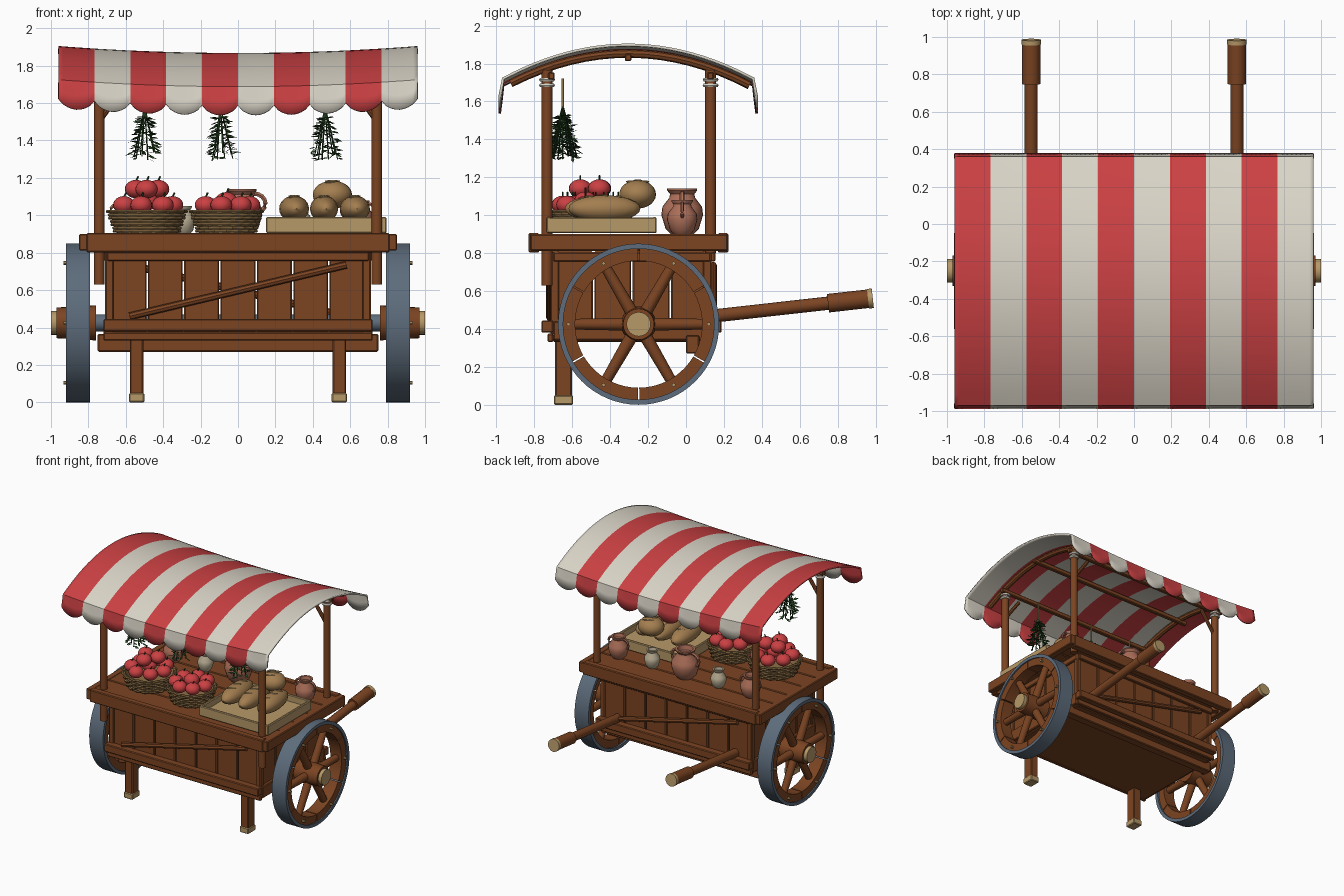
import bpy, bmesh, math, random
from math import sin, cos, pi, tau
from mathutils import Vector, Matrix

if "Cube" in bpy.data.objects:
    bpy.data.objects.remove(bpy.data.objects["Cube"])
random.seed(4)
smooth = []

def material(name, r, g, b):
    m = bpy.data.materials.new(name)
    m.use_nodes = True
    m.diffuse_color = (r, g, b, 1)
    m.node_tree.nodes["Principled BSDF"].inputs["Base Color"].default_value = (r, g, b, 1)
    return m

WOOD = material("brown wood", .2, .058, .016)
RED = material("red", .6, .052, .056)
WHITE = material("white cloth", .7, .66, .57)
IRON = material("grey iron", .11, .15, .2)
TAN = material("pale wood", .47, .32, .14)
BREAD = material("bread crust", .37, .21, .08)
WICKER = material("wicker", .27, .16, .06)
CLAY = material("terracotta", .42, .16, .1)
GREEN = material("dark green", .02, .06, .015)
CREAM = material("cream pottery", .5, .43, .3)

def finish(name, bm, *mats, soft=False):
    bmesh.ops.recalc_face_normals(bm, faces=bm.faces)
    me = bpy.data.meshes.new(name)
    bm.to_mesh(me)
    bm.free()
    for m in mats:
        me.materials.append(m)
    ob = bpy.data.objects.new(name, me)
    bpy.context.collection.objects.link(ob)
    if soft:
        smooth.append(ob)
    return ob

def box(name, x, y, z, mat=WOOD, bevel=.006):
    """Box from three (low, high) ranges."""
    bm = bmesh.new()
    size = [b - a for a, b in (x, y, z)]
    mid = [(a + b) / 2 for a, b in (x, y, z)]
    bmesh.ops.create_cube(bm, size=1, matrix=Matrix.Translation(mid) @ Matrix.Diagonal((*size, 1)))
    if bevel:
        bmesh.ops.bevel(bm, geom=bm.edges[:], offset=min(bevel, min(size) / 4), segments=1, affect='EDGES')
    return finish(name, bm, mat)

def rod(name, a, b, r, mat=WOOD, r2=None, sides=16):
    a, b = Vector(a), Vector(b)
    bm = bmesh.new()
    turn = (b - a).to_track_quat('Z', 'Y').to_matrix().to_4x4()
    bmesh.ops.create_cone(bm, cap_ends=True, segments=sides, radius1=r, radius2=r2 or r, depth=(b - a).length,
                          matrix=Matrix.Translation((a + b) / 2) @ turn)
    return finish(name, bm, mat, soft=True)

def ball(name, loc, size, mat, turn=0):
    bm = bmesh.new()
    bmesh.ops.create_uvsphere(bm, u_segments=20, v_segments=12, radius=1, matrix=Matrix.Translation(loc)
                              @ Matrix.Rotation(turn, 4, 'Z') @ Matrix.Diagonal((*size, 1)))
    return finish(name, bm, mat, soft=True)

def sweep(name, pts, r, mat=WOOD, closed=False, sides=8):
    """Round tube along a path."""
    pts = [Vector(p) for p in pts]
    n = len(pts)
    bm = bmesh.new()
    rings = []
    for i, p in enumerate(pts):
        nxt, prev = (pts[(i + 1) % n], pts[i - 1]) if closed else (pts[min(i + 1, n - 1)], pts[max(i - 1, 0)])
        t = (nxt - prev).normalized()
        side = t.cross(Vector((1, 0, 0)) if abs(t.x) < .3 and not closed else Vector((0, 0, 1))).normalized()
        up = t.cross(side)
        rings.append([bm.verts.new(p + r * (side * cos(tau * k / sides) + up * sin(tau * k / sides)))
                      for k in range(sides)])
    for i in range(n if closed else n - 1):
        a, b = rings[i], rings[(i + 1) % n]
        for k in range(sides):
            bm.faces.new((a[k], a[k - 1], b[k - 1], b[k]))
    if not closed:
        bm.faces.new(rings[0])
        bm.faces.new(rings[-1])
    return finish(name, bm, mat, soft=True)

def arc(name, x, y0, z0, r0, r1, a0, a1, n, mat):
    """Rectangular-section ring piece around the x axis."""
    bm = bmesh.new()
    rows = []
    for i in range(n + 1):
        a = a0 + (a1 - a0) * i / n
        rows.append([bm.verts.new((px, y0 + r * cos(a), z0 + r * sin(a)))
                     for px, r in ((x[0], r0), (x[1], r0), (x[1], r1), (x[0], r1))])
    for a, b in zip(rows, rows[1:]):
        for k in range(4):
            bm.faces.new((a[k], a[k - 1], b[k - 1], b[k]))
    if a1 - a0 < tau - .01:
        bm.faces.new(rows[0])
        bm.faces.new(rows[-1])
    bmesh.ops.remove_doubles(bm, verts=bm.verts, dist=1e-5)
    return finish(name, bm, mat, soft=True)

def lathe(name, profile, loc, mat, sides=24):
    bm = bmesh.new()
    rows = [[bm.verts.new((loc[0] + r * cos(tau * k / sides), loc[1] + r * sin(tau * k / sides), loc[2] + z))
             for k in range(sides)] for r, z in profile]
    for a, b in zip(rows, rows[1:]):
        for k in range(sides):
            bm.faces.new((a[k], a[k - 1], b[k - 1], b[k]))
    bm.faces.new(rows[0])
    bm.faces.new(rows[-1])
    return finish(name, bm, mat, soft=True)

# Canopy: striped, arched, sagging cloth with scalloped valances
HALF, MID, SPAN = .96, -.305, .665
def roof_z(x, y):
    return 1.905 - .18 * ((y - MID) / SPAN) ** 2 - .037 * (1 - (x / HALF) ** 2)

bm = bmesh.new()
STRIPES, SUB = 10, 8
for s in range(STRIPES):
    cols = []
    for i in range(SUB + 1):
        f = i / SUB
        x = -HALF + 2 * HALF * (s + f) / STRIPES
        drop = .1 + .052 * sin(pi * f) ** .7
        arch = [(y, roof_z(x, y)) for y in (MID + SPAN * (k / 12 - 1) for k in range(25))]
        hang = lambda p, d: [(p[0] + d * .02 * t, p[1] - drop * t) for t in (1, .5)]
        path = hang(arch[0], -1) + arch + hang(arch[-1], 1)[::-1]
        cols.append([bm.verts.new((x, *p)) for p in path])
    for a, b in zip(cols, cols[1:]):
        for k in range(len(a) - 1):
            bm.faces.new((a[k], b[k], b[k + 1], a[k + 1])).material_index = s % 2
bmesh.ops.remove_doubles(bm, verts=bm.verts, dist=1e-4)
canopy = finish("striped_canopy", bm, RED, WHITE, soft=True)
mod = canopy.modifiers.new("thickness", 'SOLIDIFY')
mod.thickness, mod.offset = .014, -1

# Canopy frame: posts, lashings, rafters, long beams, braces
for s in (-1, 1):
    for y, low in ((-.733, .63), (.13, .8)):
        rod("canopy_post", (s * .742, y, low), (s * .742, y, 1.765), .029)
        for z in (1.685, 1.715):
            arc_pts = [(s * .742 + .031 * cos(tau * k / 16), y + .031 * sin(tau * k / 16), z) for k in range(16)]
            sweep("post_lashing", arc_pts, .011, WHITE, closed=True, sides=6)
        rod("corner_brace", (s * .73, y, 1.52), (s * .6, y, 1.7), .015, sides=8)
    ys = [-.925 + 1.26 * k / 16 for k in range(17)]
    sweep("rafter", [(s * .742, y, roof_z(.742, y) - .038) for y in ys], .022)
for y, z in ((-.71, 1.735), (MID, 1.832), (.13, 1.735)):
    box("long_beam", (-.8, .8), (y - .017, y + .017), (z - .02, z + .018))

# Table top: framed planks
for k in range(5):
    y = -.775 + k * .19
    box("table_plank", (-.81, .81), (y, y + .186), (.85, .897))
for s in (-1, 1):
    box("table_end_board", sorted((s * .795, s * .85)), (-.82, .22), (.812, .9))
for y in (-.83, .168):
    box("table_long_board", (-.81, .81), (y, y + .055), (.802, .905))

# Cart body: planked walls, rails, corner posts, floor
box("cart_floor", (-.7, .7), (-.7, .12), (.33, .38))
def split(low, high, n):
    step = (high - low) / n
    return [(low + k * step + .004, low + (k + 1) * step - .004) for k in range(n)]
for y in (-.7, .1):
    for span in split(-.68, .68, 7):
        box("long_wall_plank", span, (y, y + .025), (.37, .81))
for s in (-1, 1):
    for span in split(-.69, .12, 4):
        box("end_wall_plank", sorted((s * .67, s * .695)), span, (.37, .81))
    for y in (-.715, .09):
        box("corner_post", sorted((s * .665, s * .71)), (y, y + .045), (.37, .81))
    box("end_bottom_rail", sorted((s * .69, s * .72)), (-.7, .13), (.34, .44))
    box("end_top_rail", sorted((s * .69, s * .715)), (-.7, .13), (.755, .805))
for y, d in ((-.7, -1), (.125, 1)):
    box("top_rail", (-.7, .7), sorted((y, y + d * .03)), (.755, .805))
    box("bottom_rail", (-.72, .72), sorted((y, y + d * .062)), (.38, .445))
    box("sill_rail", (-.72, .72), sorted((y, y + d * .03)), (.33, .375))
    rod("diagonal_brace", (d * .58, y + d * .018, .46), (-d * .58, y + d * .018, .735), .02, sides=8)
box("rear_cross_beam", (-.75, .75), (.0, .07), (.27, .365))

# Legs and push handles
for s in (-1, 1):
    x = s * .542
    box("front_leg", (x - .036, x + .036), (-.69, -.602), (.03, .36))
    box("leg_foot", (x - .041, x + .041), (-.696, -.596), (0, .05), TAN)
    x = s * .55
    a, b = Vector((x, -.02, .45)), Vector((x, .985, .562))
    rod("push_handle", a, a.lerp(b, .8), .035)
    rod("handle_grip", a.lerp(b, .765), a.lerp(b, .98), .049)
    rod("handle_cap", a.lerp(b, .975), b, .052, TAN)

# Wheels
WY, WZ = -.25, .425
rod("axle", (-.8, WY, WZ), (.8, WY, WZ), .045, IRON)
for s in (-1, 1):
    arc("iron_tyre", sorted((s * .79, s * .92)), WY, WZ, .398, .425, 0, tau, 64, IRON)
    rod("wheel_hub", (s * .76, WY, WZ), (s * .97, WY, WZ), .094, r2=.082, sides=24)
    rod("hub_cap", (s * .95, WY, WZ), (s, WY, WZ), .064, TAN, sides=24)
    for k in range(6):
        a = k * pi / 3
        rim = lambda r, x: (s * x, WY + r * cos(a), WZ + r * sin(a))
        arc("wheel_felloe", sorted((s * .805, s * .91)), WY, WZ, .335, .4, a - pi / 6 + .01, a + pi / 6 - .01, 10, WOOD)
        rod("wheel_spoke", rim(.06, .858), rim(.345, .858), .034, r2=.028, sides=10)
        rod("spoke_nail", rim(.37, .9), rim(.37, .932), .01, TAN, sides=8)

# Tomato baskets
def tomato(x, y, z, r):
    ball("tomato", (x, y, z), (r, r, r * .82), RED)
    rod("tomato_stalk", (x, y, z + r * .7), (x + .012, y, z + r * 1.15), .005, GREEN, sides=6)

def basket(x, y, r, top):
    lathe("basket_shell", [(r * .76, 0), (r * .95, .115), (r * .88, .115), (r * .7, .03)], (x, y, .905), WICKER)
    for row in range(7):
        rr = r * (.79 + .17 * row / 6)
        wave = lambda t: rr + .006 * cos(16 * t + row * pi)
        sweep("basket_weave", [(x + wave(t) * cos(t), y + wave(t) * sin(t), .915 + row * .0175)
                               for t in (tau * k / 64 for k in range(64))], .0095, WICKER, closed=True, sides=6)
    for k in range(7):
        a = tau * k / 7
        tomato(x + r * .64 * cos(a), y + r * .64 * sin(a), 1.055, .058)
    tomato(x, y, 1.075, .06)
    for k in range(top):
        a = tau * k / 3 + .5
        tomato(x + .068 * cos(a), y + .068 * sin(a), 1.14, .06)

basket(-.487, -.49, .213, 3)
basket(-.062, -.53, .193, 0)

# Bread tray
TX, TY = (.15, .795), (-.735, -.155)
box("tray_floor", TX, TY, (.905, .935), TAN)
for y in TY:
    box("tray_long_side", (TX[0], TX[1]), sorted((y, y - .022 * (1 if y > -.4 else -1))), (.92, .99), TAN)
for x in TX:
    box("tray_short_side", sorted((x, x + .022 * (1 if x < .4 else -1))), TY, (.92, .988), TAN)
loaves = [(.3, -.44, 1.035, .08, .2, .07), (.46, -.44, 1.035, .075, .2, .07),
          (.625, -.43, 1.035, .08, .19, .07), (.505, -.255, 1.11, .105, .097, .075)]
for x, y, z, a, b, c in loaves:
    ball("bread_loaf", (x, y, z), (a, b, c), BREAD, .06)
    for k in (-.4, 0, .4):
        ball("bread_score", (x, y + k * b, z + c * math.sqrt(1 - k * k) - .002), (a * .45, .008, .006), TAN, .5)

# Pottery row
POT = [(.55, 0), (.8, .12), (1, .42), (.95, .6), (.62, .8), (.58, .88), (.72, .96), (.72, 1), (.55, 1), (.48, .85)]
def pot(x, y, r, h, mat, handle):
    lathe("pot", [(r * a, h * b) for a, b in POT], (x, y, .9), mat)
    if handle:
        for s in (-1, 1):
            sweep("pot_handle", [(x + s * r * (.6 + .55 * sin(t)), y, .9 + h * (.68 + .22 * cos(t)))
                                 for t in (pi * k / 8 for k in range(9))], r * .12, mat, sides=6)
for x, r, h, mat in ((.645, .08, .18, CLAY), (.33, .062, .15, CREAM), (.02, .11, .24, CLAY),
                     (-.29, .062, .15, CREAM), (-.59, .08, .18, CLAY)):
    pot(x, -.02, r, h, mat, mat == CLAY)

# Hanging herb bunches
for x in (-.5, -.095, .465):
    top = Vector((x, -.65, 1.58))
    rod("herb_string", top - Vector((0, 0, .04)), top + Vector((0, 0, .14)), .006, TAN, sides=6)
    bm = bmesh.new()
    for k in range(10):
        a = tau * k / 10
        out = Vector((cos(a), sin(a), 0))
        tip = top + out * random.uniform(.04, .075) - Vector((0, 0, random.uniform(.24, .285)))
        rows = [[bm.verts.new(p + .004 * Vector((cos(q * tau / 3), sin(q * tau / 3), 0))) for q in range(3)]
                for p in (top, tip)]
        for q in range(3):
            bm.faces.new((rows[0][q], rows[0][q - 1], rows[1][q - 1], rows[1][q]))
        for j in range(11):
            p = top.lerp(tip, .22 + .075 * j)
            b = a + random.uniform(-1.6, 1.6)
            d = Vector((cos(b), sin(b), random.uniform(-.5, .1))) * random.uniform(.03, .058)
            w = Vector((-sin(b), cos(b), random.uniform(-.8, .8))) * .009
            bm.faces.new([bm.verts.new(v) for v in (p, p + d * .5 + w, p + d, p + d * .5 - w)])
    finish("herb_bunch", bm, GREEN)

# Smooth shading on the rounded parts
bpy.ops.object.select_all(action='DESELECT')
for ob in smooth:
    ob.select_set(True)
bpy.context.view_layer.objects.active = smooth[0]
bpy.ops.object.shade_smooth_by_angle(angle=math.radians(38))
